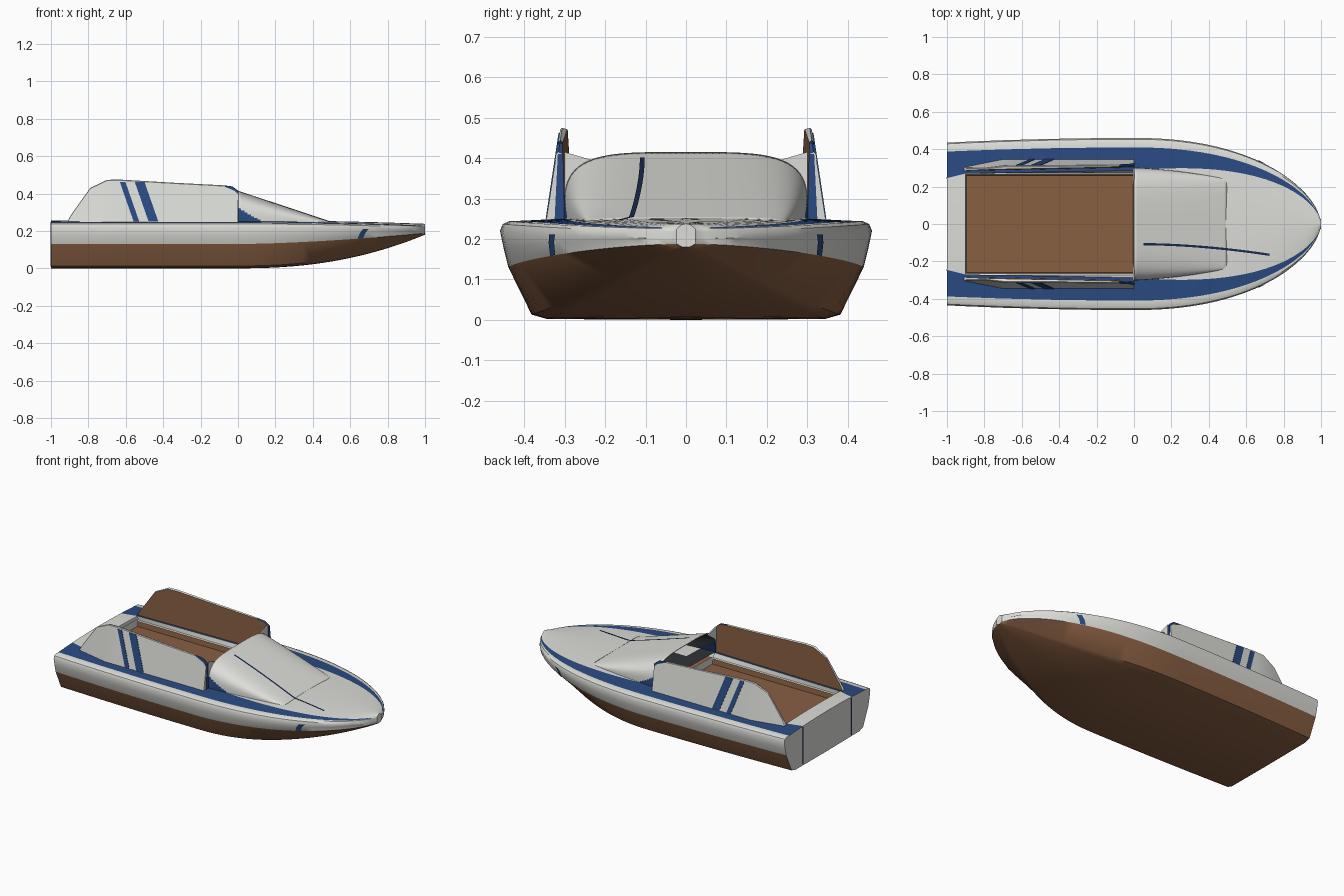
import bpy, bmesh, math

cube = bpy.data.objects.get("Cube")
if cube:
    bpy.data.objects.remove(cube, do_unlink=True)


def material(name, rgb):
    m = bpy.data.materials.new(name)
    m.use_nodes = True
    m.diffuse_color = (*rgb, 1)
    m.node_tree.nodes["Principled BSDF"].inputs["Base Color"].default_value = (*rgb, 1)
    return m


MATS = [material("white", (.72, .73, .69)), material("blue", (.023, .07, .225)),
        material("brown", (.25, .115, .055)), material("dark_grey", (.03, .035, .04)),
        material("navy", (.01, .025, .08))]
WHITE, BLUE, BROWN, DARK, NAVY = range(5)


def loft(name, rings, color, closed=True, caps=(None, None), angle=35, solid=True):
    """Skin matching rings; color(i, j, centre) gives a slot, or None for a hole."""
    bm = bmesh.new()
    rows = [[bm.verts.new(p) for p in ring] for ring in rings]
    n = len(rows[0])
    for i in range(len(rows) - 1):
        for j in range(n if closed else n - 1):
            k = (j + 1) % n
            f = bm.faces.new((rows[i][j], rows[i][k], rows[i + 1][k], rows[i + 1][j]))
            slot = color(i, j, f.calc_center_median())
            if slot is None:
                bm.faces.remove(f)
            else:
                f.material_index = slot
    for row, slot in zip((rows[0], rows[-1]), caps):
        if slot is not None:
            bm.faces.new(row).material_index = slot
    if solid:
        bmesh.ops.recalc_face_normals(bm, faces=bm.faces)
    else:
        # Open sheets face upward or outward from the centreline
        bm.normal_update()
        for f in bm.faces:
            c = f.calc_center_median()
            if f.normal.z + f.normal.y * c.y * 3 < 0:
                f.normal_flip()
    me = bpy.data.meshes.new(name)
    bm.to_mesh(me)
    bm.free()
    for m in MATS:
        me.materials.append(m)
    ob = bpy.data.objects.new(name, me)
    bpy.context.collection.objects.link(ob)
    bpy.context.view_layer.objects.active = ob
    bpy.ops.object.select_all(action='DESELECT')
    ob.select_set(True)
    bpy.ops.object.shade_smooth_by_angle(angle=math.radians(angle))
    return ob


# Hull shape as functions of the length
def beam(x):
    if x < 0:
        return .46 - .025 * x * x
    return max(.024, .46 * max(0, 1 - x ** 2.2) ** .59)


def sheer(x):
    return .245 - .019 * max(0, x) ** 2


def stripe_inner(x):
    if x < -.9:
        return .27 + (x + .9) * .25
    if x <= 0:
        return .287 + x * .019
    return beam(x) * .89 * (.70 + .2 * x)


def deck_z(x, y):
    return sheer(x) + .012 * (1 - (y / (beam(x) * .89)) ** 2)


def half_section(x):
    b, zs, p = beam(x), sheer(x), max(0, x)
    keel, chine = .18 * p ** 2.3, .13 + .058 * p ** 1.6
    f = .83 - .4 * p ** 2
    k = min(1, (chine - keel) / .13)
    bi = stripe_inner(x)
    return [(0, keel), (.9 * f * b, keel + .002 * k), (f * b, keel + .013 * k),
            (.955 * b, chine), (.98 * b, chine + (zs - chine) * .4), (b, zs - .025),
            (.985 * b, zs - .008), (.95 * b, zs - .001), (.89 * b, zs),
            (bi, deck_z(x, bi)), (bi / 2, deck_z(x, bi / 2)), (0, deck_z(x, 0))]


stations = [-1, -.9, -.7, -.45, -.2, 0] + [i * .05 for i in range(1, 19)]
stations += [.925, .95, .965, .98, .99, .996, 1]
rings = []
for x in stations:
    half = half_section(x)
    rings.append([(x, y, z) for y, z in half] + [(x, -y, z) for y, z in half[-2:0:-1]])


def hull_color(i, j, c):
    j = min(j, 21 - j)
    if j < 3:
        return BROWN
    if j == 8 and c.x < .98:
        return BLUE
    if j > 8 and -.9 < c.x < 0:
        return None
    if j > 8 and 0 < c.x < (.09 if j == 9 else .35):
        return DARK
    return WHITE


loft("hull", rings, hull_color, caps=(WHITE, WHITE))

# Cockpit tub sunk into the deck
tub = []
for x, drop in ((-.9, 0), (-.895, 1), (-.45, 1), (-.005, 1), (0, 0)):
    bi = stripe_inner(x)
    fl = .19 if drop else .235
    ys = [(bi, deck_z(x, bi)), (.274, .225), (.264, .222), (.26, fl)]
    tub.append([(x, y, z) for y, z in ys] + [(x, -y, z) for y, z in ys[::-1]])
loft("cockpit_tub", tub,
     lambda i, j, c: WHITE if i in (0, 3) or min(j, 6 - j) < 2 else BROWN,
     closed=False, solid=False, angle=20)


# Front cowl: a tapering arch, open towards the cockpit, sinking into the foredeck
def cowl_width(x):
    return .302 - .05 * x - .15 * x * x


def cowl_z(x, y):
    base = sheer(x) - .004
    u = min(1, abs(y) / cowl_width(x))
    return base + (.415 - .332 * x - base) * (1 - u ** 4) ** .25


cowl = []
for i in range(30):
    x = i / 58
    row = []
    for j in range(65):
        a = math.pi * j / 64
        c, s = math.cos(a), math.sin(a)
        r = (c ** 4 + s ** 4) ** -.25
        y, top = cowl_width(x) * c * r, cowl_z(x, 0)
        base = sheer(x) - .004
        row.append((x, y, base + (top - base) * s * r))
    cowl.append(row)
shell = loft("front_cowl", cowl,
             lambda i, j, c: BLUE if c.z < .325 - .6 * c.x and abs(c.y) > .2 else WHITE,
             closed=False, solid=False, angle=60)
lining = shell.modifiers.new("lining", 'SOLIDIFY')
lining.thickness, lining.offset = .005, -1
lining.material_offset = DARK


# Side wings with brown inner faces
def wing_y(x, z):
    return .345 - .15 * (z - .25) - .2 * max(0, -.7 - x)


outline = [(-.91, .255), (-.89, .29), (-.79, .43), (-.70, .473), (-.64, .475),
           (-.35, .458), (-.08, .444), (-.03, .438), (0, .415)]


def plate(name, pts, push, slot):
    """Thin painted plate: pts are corner points, push is its thickness vector."""
    front = [tuple(a + d for a, d in zip(p, push)) for p in pts]
    loft(name, [pts, front], lambda i, j, c: slot, caps=(slot, slot), angle=10)


for side, s in (("left", 1), ("right", -1)):
    rings = []
    for x, z in outline:
        inner = .302 + .02 * x
        rings.append([(x, s * wing_y(x, .24), .24), (x, s * wing_y(x, z), z - .004),
                      (x, s * (wing_y(x, z) - .005), z),
                      (x, s * (inner + .02 * (z - .25)), z - .004),
                      (x, s * inner, .24)])
    loft(side + "_wing", rings,
         lambda i, j, c: BROWN if j == 3 else (BLUE if j in (1, 2) and i > 5 else WHITE),
         caps=(WHITE, WHITE), angle=20)

    # Blue front edge and upper corner of the wing
    plate(side + "_wing_front_edge",
          [(0, s * y, z) for y, z in ((.3, .246), (.325, .246), (.317, .41), (.304, .41))],
          (.003, 0, 0), BLUE)
    plate(side + "_wing_corner",
          [(x, s * (wing_y(x, z) - .002), z)
           for x, z in ((-.075, .438), (-.03, .434), (0, .41), (0, .395), (-.02, .415))],
          (0, s * .004, 0), BLUE)

    # Slanted stripes on the wing
    for k, (top, low, w) in enumerate(((-.632, -.558, .03), (-.552, -.478, .052))):
        corners = [(low, .25), (low + w, .25), (top + w, .462), (top, .462)]
        plate(f"{side}_wing_stripe_{k + 1}",
              [(x, s * (wing_y(x, z) - .002), z) for x, z in corners],
              (0, s * .004, 0), BLUE)

    # Bracket joining wing and cowl
    plate(side + "_wing_bracket",
          [(-.006, s * y, z) for y, z in ((.215, .39), (.3, .415), (.3, .31), (.285, .34))],
          (.008, 0, 0), WHITE)

    # Stripe on the bow side
    strip = []
    for j, lean in ((3, 0), (4, .012), (5, .03)):
        row = []
        for x in (.64 + lean, .655 + lean, .67 + lean):
            y, z = half_section(x)[j]
            row.append((x, s * (y + .003), z))
        strip.append(row)
    loft(side + "_bow_stripe", strip, lambda i, j, c: BLUE, closed=False, solid=False)

    # Line on the stern
    plate(side + "_stern_line",
          [(-1, s * .241, .01), (-1, s * .249, .01), (-1, s * .249, .247), (-1, s * .241, .247)],
          (-.002, 0, 0), BLUE)

# Thin curved line along the cowl and foredeck
line = []
for i in range(28):
    x = .05 + i * .025
    y = -.108 - .115 * max(0, x - .05) ** 1.8
    z = max(deck_z(x, y), cowl_z(x, y) if x < .5 else 0) + .004
    line.append([(x, y - .006, z), (x, y + .006, z)])
loft("foredeck_line", line, lambda i, j, c: NAVY, closed=False, solid=False)
